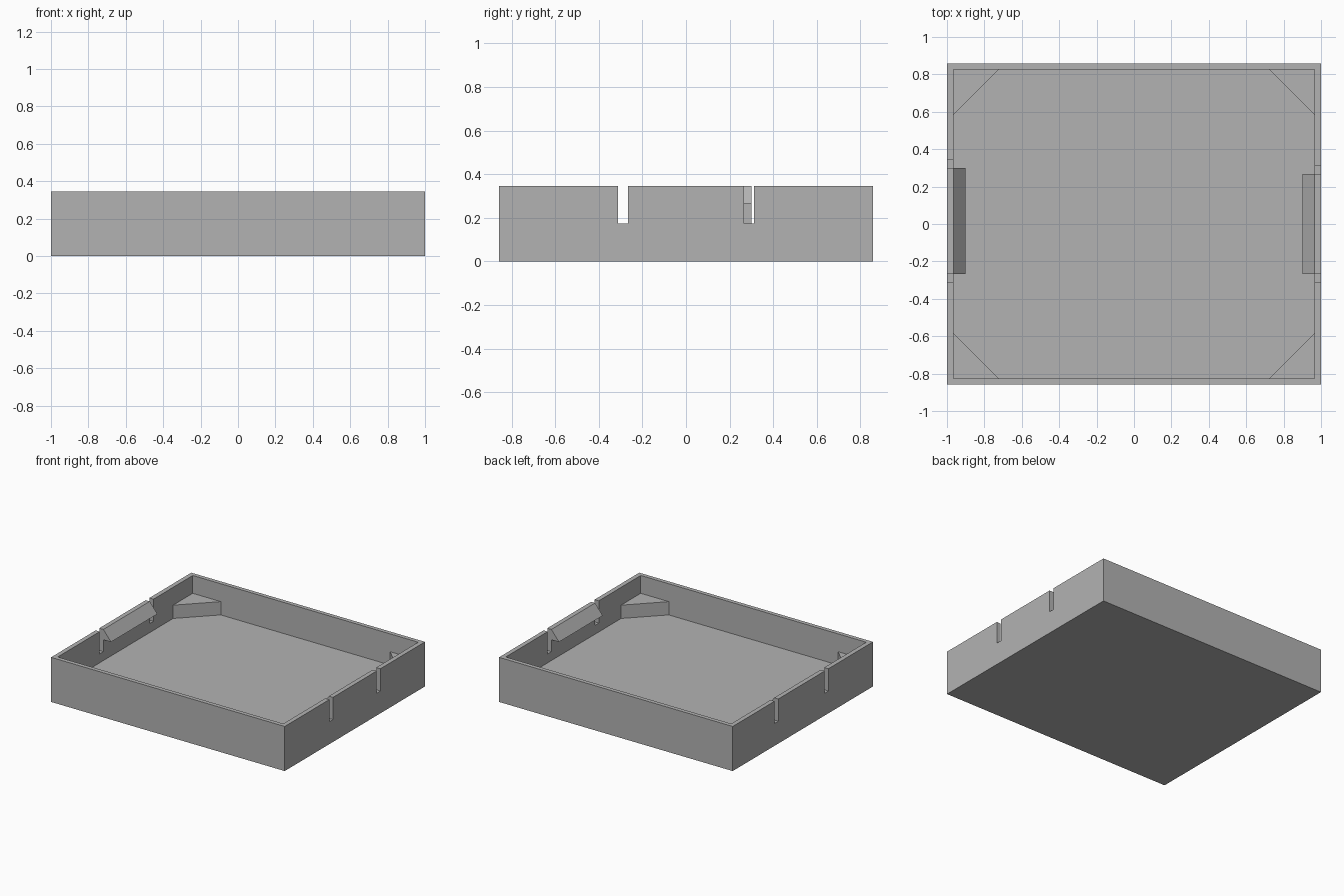
import bpy
import bmesh
from mathutils import Vector

cube = bpy.data.objects.get("Cube")
if cube:
    bpy.data.objects.remove(cube, do_unlink=True)

HX, HY, H = 1.0, 0.857, 0.345      # outer half sizes and height
IX, IY = 0.965, 0.825              # inner half sizes
FLOOR, GUSSET_TOP, LEG = 0.104, 0.207, 0.24
SLOT_Z, SLOT_W, CLIP_Z, CLIP_X = 0.173, 0.045, 0.265, 0.90

grey = bpy.data.materials.new("grey plastic")
grey.use_nodes = True
colour = (0.45, 0.45, 0.45, 1)
grey.diffuse_color = colour
grey.node_tree.nodes["Principled BSDF"].inputs["Base Color"].default_value = colour


def prism(name, outline, sweep):
    """Extrude a flat outline along a sweep vector into a closed solid."""
    bm = bmesh.new()
    face = bm.faces.new([bm.verts.new(p) for p in outline])
    new = bmesh.ops.extrude_face_region(bm, geom=[face])["geom"]
    verts = [v for v in new if isinstance(v, bmesh.types.BMVert)]
    bmesh.ops.translate(bm, verts=verts, vec=Vector(sweep))
    bmesh.ops.recalc_face_normals(bm, faces=bm.faces)
    mesh = bpy.data.meshes.new(name)
    bm.to_mesh(mesh)
    bm.free()
    mesh.materials.append(grey)
    obj = bpy.data.objects.new(name, mesh)
    bpy.context.collection.objects.link(obj)
    return obj


def box(name, x0, x1, y0, y1, z0, z1):
    outline = [(x0, y0, z0), (x1, y0, z0), (x1, y1, z0), (x0, y1, z0)]
    return prism(name, outline, (0, 0, z1 - z0))


# Tray body, hollowed out and slotted beside each clip
tray = box("tray", -HX, HX, -HY, HY, 0, H)
cutters = [box("cavity_cutter", -IX, IX, -IY, IY, FLOOR, H + 0.1)]
clips = {"left": (1, -0.267, 0.267), "right": (-1, -0.267, 0.30)}
for side, (s, y0, y1) in clips.items():
    x0, x1 = sorted((s * (IX - 0.02), s * (HX + 0.1)))
    for y in (y0 - SLOT_W, y1):
        cutters.append(box(side + "_slot_cutter", x0, x1, y, y + SLOT_W, SLOT_Z, H + 0.1))
for cutter in cutters:
    cutter.hide_render = True
    mod = tray.modifiers.new("cut", "BOOLEAN")
    mod.operation = "DIFFERENCE"
    mod.solver = "EXACT"
    mod.object = cutter

# Bake the cuts and drop the cutters
graph = bpy.context.evaluated_depsgraph_get()
baked = bpy.data.meshes.new_from_object(tray.evaluated_get(graph))
tray.modifiers.clear()
tray.data = baked
for cutter in cutters:
    bpy.data.objects.remove(cutter, do_unlink=True)

# Snap clip wedges on the inside of the side walls
for side, (s, y0, y1) in clips.items():
    prism(side + "_clip", [(s * IX, y0, H), (s * CLIP_X, y0, CLIP_Z), (s * IX, y0, CLIP_Z)],
          (0, y1 - y0, 0))

# Triangular corner supports standing on the floor
for sx, side in ((1, "left"), (-1, "right")):
    for sy, end in ((1, "back"), (-1, "front")):
        prism(f"{end}_{side}_corner_support",
              [(sx * IX, sy * IY, FLOOR), (sx * (IX - LEG), sy * IY, FLOOR),
               (sx * IX, sy * (IY - LEG), FLOOR)],
              (0, 0, GUSSET_TOP - FLOOR))
